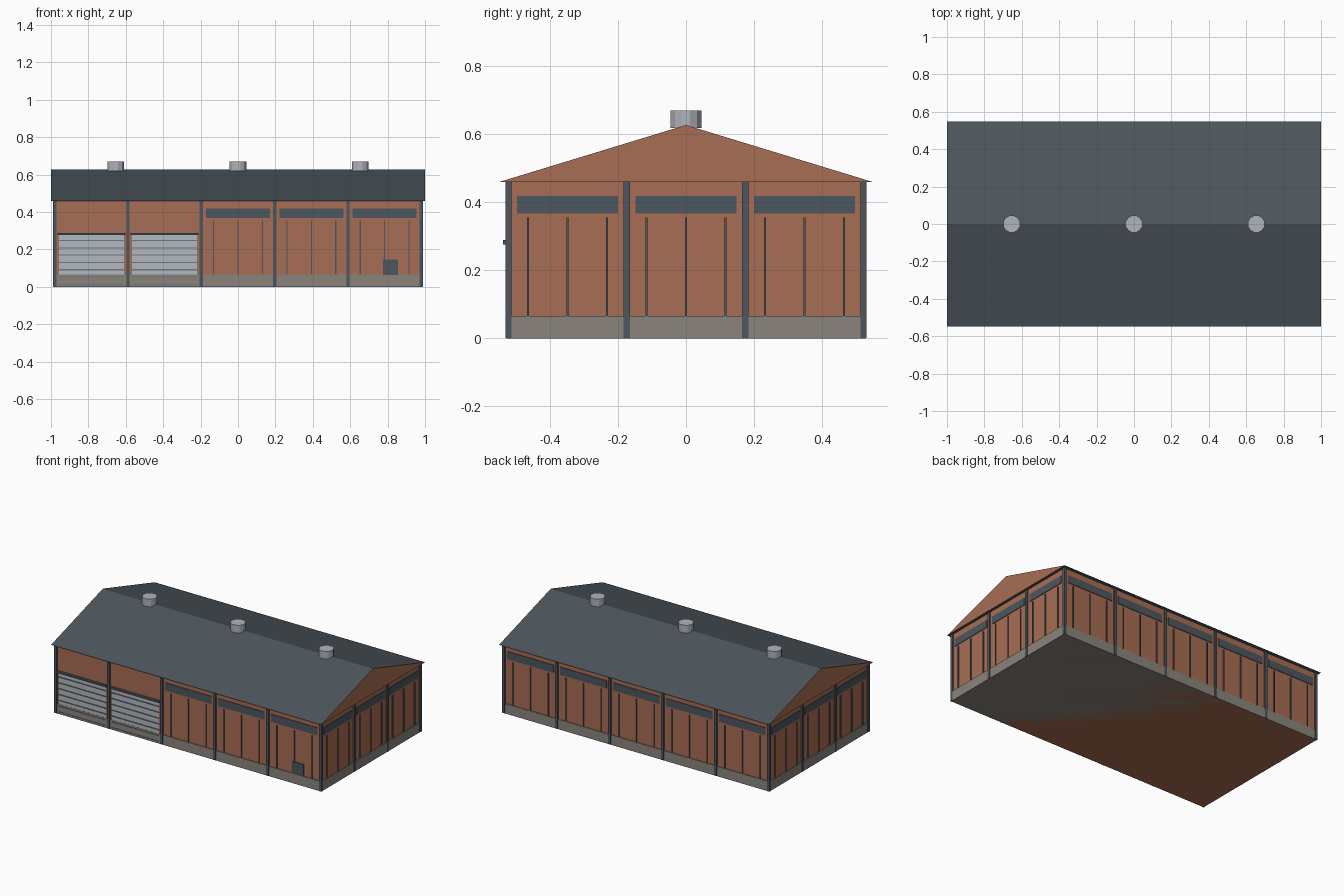
import bpy, bmesh, math

if "Cube" in bpy.data.objects:
    bpy.data.objects.remove(bpy.data.objects["Cube"])


def mat(name, rgb):
    m = bpy.data.materials.new(name)
    lin = [((c / 255 + 0.055) / 1.055) ** 2.4 for c in rgb]
    m.diffuse_color = (*lin, 1)
    m.use_nodes = True
    m.node_tree.nodes["Principled BSDF"].inputs["Base Color"].default_value = m.diffuse_color
    return m


BRICK = mat("brick", (167, 109, 83))
SLATE = mat("slate", (76, 87, 95))
ROOF = mat("roof_slate", (76, 85, 92))
STONE = mat("plinth_stone", (138, 133, 124))
STEEL = mat("door_steel", (178, 184, 193))
RIB = mat("rib_grey", (112, 118, 125))
VENT = mat("vent_grey", (176, 180, 188))


def finish(name, bm, *mats):
    bmesh.ops.recalc_face_normals(bm, faces=bm.faces)
    me = bpy.data.meshes.new(name)
    bm.to_mesh(me)
    bm.free()
    for m in mats:
        me.materials.append(m)
    ob = bpy.data.objects.new(name, me)
    bpy.context.collection.objects.link(ob)
    return ob


def boxes(name, m, items):
    """One object from several (x0, x1, y0, y1, z0, z1) boxes."""
    bm = bmesh.new()
    for x0, x1, y0, y1, z0, z1 in items:
        vs = bmesh.ops.create_cube(bm, size=1)["verts"]
        for v in vs:
            v.co = ((x0 + x1) / 2 + v.co.x * (x1 - x0),
                    (y0 + y1) / 2 + v.co.y * (y1 - y0),
                    (z0 + z1) / 2 + v.co.z * (z1 - z0))
    return finish(name, bm, m)


WX, WY, EAVE, BASE = 0.981, 0.522, 0.459, 0.066
BX, BY = 0.392, 0.348          # bay widths


def on_long(side, cx, w, z0, z1, out):
    a, b = sorted((side * (WY - 0.004), side * (WY + out)))
    return (cx - w / 2, cx + w / 2, a, b, z0, z1)


def on_end(side, cy, w, z0, z1, out):
    a, b = sorted((side * (WX - 0.004), side * (WX + out)))
    return (a, b, cy - w / 2, cy + w / 2, z0, z1)


# walls and plinth, both standing on the ground
boxes("walls", BRICK, [(-WX, WX, -WY, WY, 0, EAVE)])
boxes("plinth", STONE, [(-WX - .005, WX + .005, -WY - .005, WY + .005, 0, BASE)])

# columns at every bay line
cols = []
for i in range(6):
    x = -0.98 + BX * i
    for s in (-1, 1):
        cols.append((x - .009, x + .009, s * .521 - .009, s * .521 + .009, 0.001, EAVE))
for y in (-BY / 2, BY / 2):
    for s in (-1, 1):
        cols.append((s * .98 - .009, s * .98 + .009, y - .009, y + .009, 0.001, EAVE))
boxes("columns", SLATE, cols)

# high windows and thin vertical strips in each bay
windows, strips = [], []
for s in (-1, 1):
    for i in range(5):
        if s == -1 and i < 2:
            continue           # garage doors here
        cx = (i - 2) * BX
        windows.append(on_long(s, cx, 0.342, 0.367, 0.418, 0.004))
        for k in (-1, 0, 1):
            strips.append(on_long(s, cx + k * BX / 3, 0.006, BASE, 0.354, 0.006))
    for i in range(3):
        cy = (i - 1) * BY
        windows.append(on_end(s, cy, 0.297, 0.367, 0.418, 0.004))
        for k in (-1, 0, 1):
            strips.append(on_end(s, cy + k * BY / 3, 0.006, BASE, 0.354, 0.006))
boxes("windows", SLATE, windows)
boxes("wall_strips", SLATE, strips)

# roller doors with ribs and lintels
doors, ribs, lintels = [], [], []
for cx in (-2 * BX, -BX):
    doors.append(on_long(-1, cx, 0.348, 0.004, 0.281, 0.004))
    lintels.append(on_long(-1, cx, 0.364, 0.276, 0.288, 0.015))
    for k in range(7):
        z = 0.013 + 0.039 * k
        ribs.append(on_long(-1, cx, 0.348, z - .003, z + .003, 0.008))
boxes("roller_doors", STEEL, doors)
boxes("door_ribs", RIB, ribs)
boxes("door_lintels", SLATE, lintels)

# small utility hatch
boxes("utility_hatch", SLATE, [on_long(-1, 0.815, 0.081, 0.064, 0.145, 0.008)])

# gable roof: slate slopes and underside, brick gable ends
bm = bmesh.new()
prof = [(-0.548, EAVE), (0.548, EAVE), (0, 0.626)]
ends = [[bm.verts.new((x, y, z)) for y, z in prof] for x in (-1, 1)]
for e in ends:
    bm.faces.new(e).material_index = 1
for i in range(3):
    j = (i + 1) % 3
    bm.faces.new((ends[0][i], ends[0][j], ends[1][j], ends[1][i]))
finish("roof", bm, ROOF, BRICK)

# twelve-sided ridge vents
for n, x in enumerate((-0.654, 0, 0.654)):
    bm = bmesh.new()
    lo, hi = [], []
    for k in range(12):
        a = (k + 0.5) * math.pi / 6
        p = (x + 0.0465 * math.cos(a), 0.0465 * math.sin(a))
        lo.append(bm.verts.new((*p, 0.618)))
        hi.append(bm.verts.new((*p, 0.669)))
    bm.faces.new(hi)
    bm.faces.new(lo[::-1])
    for k in range(12):
        j = (k + 1) % 12
        bm.faces.new((lo[k], lo[j], hi[j], hi[k]))
    finish(f"ridge_vent_{n + 1}", bm, VENT)
